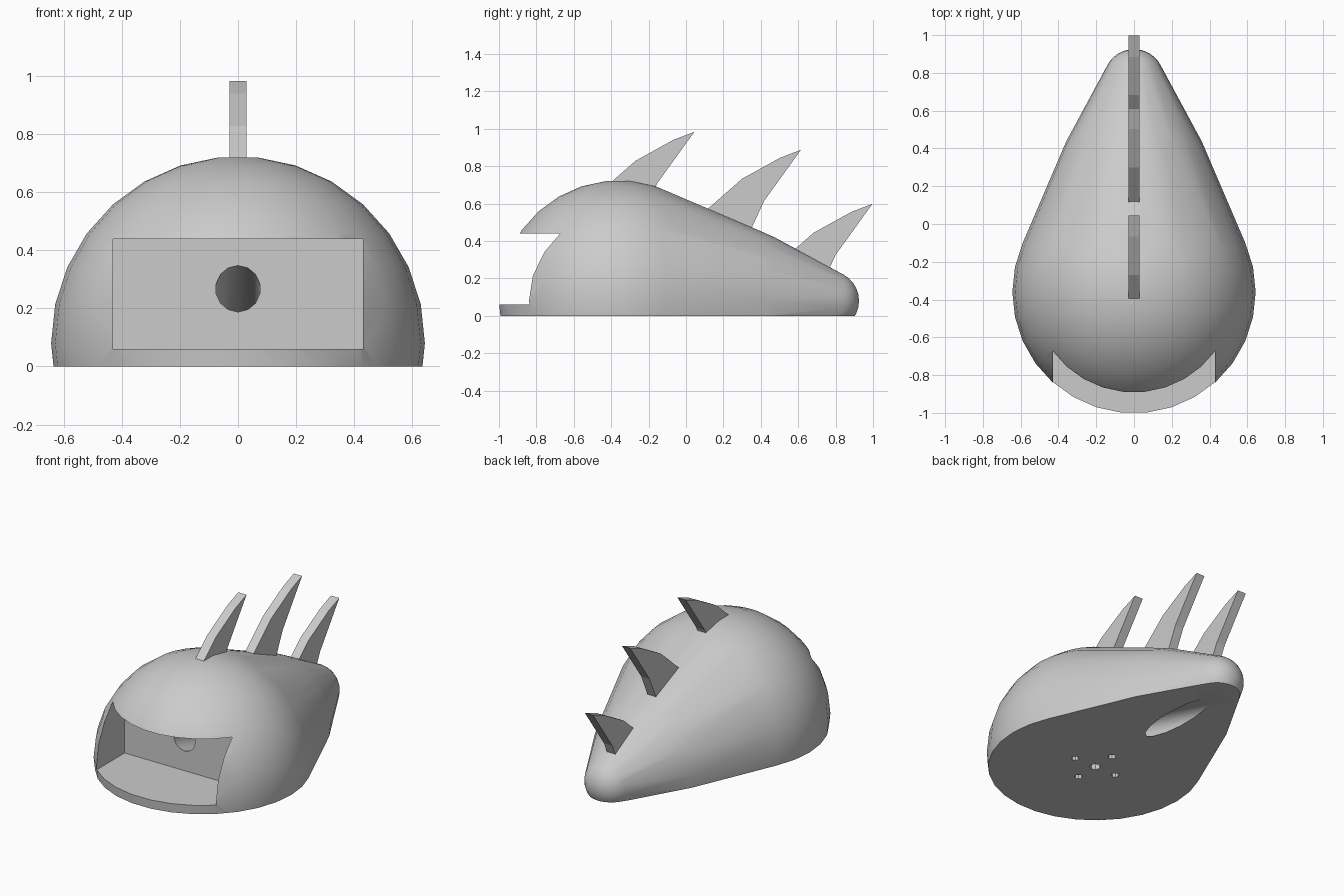
import bpy
import bmesh
from math import sin, cos, pi, radians, atan2
from mathutils import Matrix, Vector

cube = bpy.data.objects.get("Cube")
if cube:
    bpy.data.objects.remove(cube, do_unlink=True)

grey = bpy.data.materials.new("plain grey")
grey.use_nodes = True
colour = (0.6, 0.6, 0.6, 1)
grey.diffuse_color = colour
grey.node_tree.nodes["Principled BSDF"].inputs["Base Color"].default_value = colour


def make_object(name, bm):
    bmesh.ops.recalc_face_normals(bm, faces=bm.faces[:])
    mesh = bpy.data.meshes.new(name)
    bm.to_mesh(mesh)
    bm.free()
    mesh.materials.append(grey)
    obj = bpy.data.objects.new(name, mesh)
    bpy.context.collection.objects.link(obj)
    return obj


def add_ball(bm, y, z, radius, sides=30):
    """Points of a faceted ball with flat poles, for the hull."""
    rings = sides // 2
    for i in range(rings):
        polar = pi * (i + 0.5) / rings
        for j in range(sides):
            turn = 2 * pi * j / sides
            bm.verts.new((radius * sin(polar) * cos(turn),
                          y + radius * sin(polar) * sin(turn),
                          z + radius * cos(polar)))


def cylinder_cutter(name, start, end, radius, sides):
    start, end = Vector(start), Vector(end)
    axis = end - start
    place = Matrix.Translation((start + end) / 2) @ axis.to_track_quat("Z", "Y").to_matrix().to_4x4()
    bm = bmesh.new()
    bmesh.ops.create_cone(bm, cap_ends=True, segments=sides, radius1=radius,
                          radius2=radius, depth=axis.length, matrix=place)
    return make_object(name, bm)


def box_cutter(name, low, high):
    low, high = Vector(low), Vector(high)
    bm = bmesh.new()
    bmesh.ops.create_cube(bm, size=1, matrix=Matrix.Translation((low + high) / 2)
                          @ Matrix.Diagonal((*(high - low), 1)))
    return make_object(name, bm)


def cut(target, cutter):
    cutter.hide_render = True
    mod = target.modifiers.new("cut", "BOOLEAN")
    mod.operation = "DIFFERENCE"
    mod.solver = "EXACT"
    mod.object = cutter
    bpy.context.view_layer.objects.active = target
    bpy.ops.object.modifier_apply(modifier=mod.name)
    bpy.data.objects.remove(cutter, do_unlink=True)


# Body: hull round three balls, cut flat at the ground
bm = bmesh.new()
for y, radius in ((-0.36, 0.644), (0.277, 0.393), (0.766, 0.16)):
    add_ball(bm, y, 0.08, radius)
hull = bmesh.ops.convex_hull(bm, input=bm.verts[:])
inside = [v for v in bm.verts if not v.link_faces]
bmesh.ops.delete(bm, geom=inside, context="VERTS")
body = make_object("body", bm)
cut(body, box_cutter("ground_cutter", (-2, -2, -2), (2, 2, 0)))

# Mouth recess and the sloping tunnel behind it
cut(body, box_cutter("mouth_cutter", (-0.43, -1.3, 0.06), (0.43, -0.55, 0.44)))
slope = atan2(0.268, 0.95)
front = Vector((0, -0.55, 0.268))
along = Vector((0, cos(slope), -sin(slope)))
cut(body, cylinder_cutter("tunnel_cutter", front - along * 0.08, front + along * 1.4, 0.077, 14))

# Fixing holes underneath
holes = [(0, 0, 0.033)] + [(0.155 * cos(k * pi / 2), 0.155 * sin(k * pi / 2), 0.024) for k in range(4)]
for x, y, radius in holes:
    cut(body, cylinder_cutter("hole_cutter", (x, y - 0.36, -0.1), (x, y - 0.36, 0.08), radius, 8))

# Back spines: one curved blade outline, repeated down the back
blade = ((-0.50, 0.627), (-0.27, 0.829), (-0.067, 0.941),
         (0.045, 0.984), (-0.152, 0.711), (-0.24, 0.52))
spines = []
for name, dy, dz in (("front_spine", 0, 0), ("middle_spine", 0.57, -0.096), ("rear_spine", 0.952, -0.385)):
    bm = bmesh.new()
    face = bm.faces.new([bm.verts.new((-0.03, y + dy, z + dz)) for y, z in blade])
    side = bmesh.ops.extrude_face_region(bm, geom=[face])
    bmesh.ops.translate(bm, vec=(0.06, 0, 0),
                        verts=[v for v in side["geom"] if isinstance(v, bmesh.types.BMVert)])
    spines.append(make_object(name, bm))

# Smooth the rounded body, keep its cut edges sharp
bpy.ops.object.select_all(action="DESELECT")
body.select_set(True)
bpy.context.view_layer.objects.active = body
bpy.ops.object.shade_smooth_by_angle(angle=radians(30))
